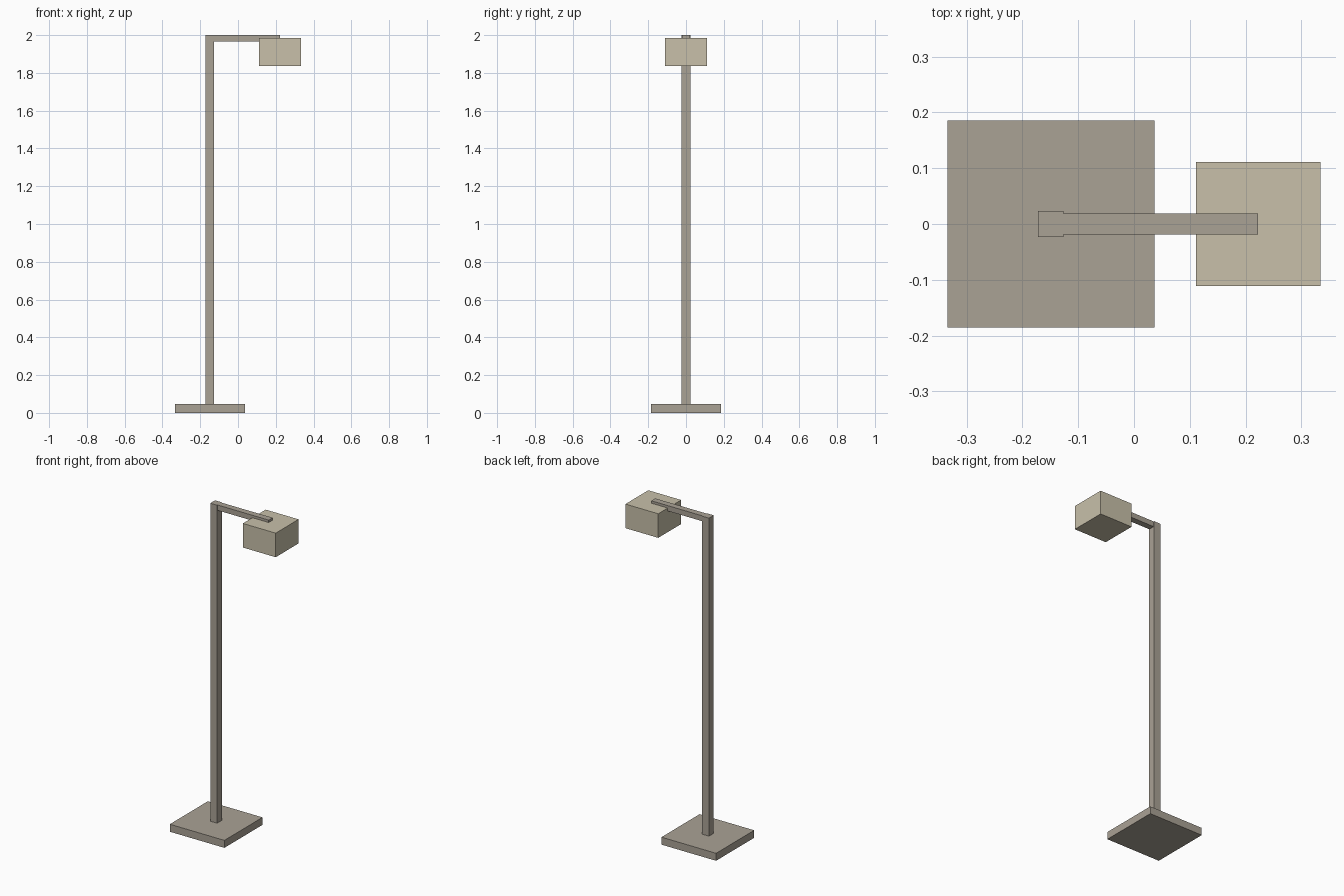
import bpy

default = bpy.data.objects.get("Cube")
if default:
    bpy.data.objects.remove(default, do_unlink=True)


def make_material(name, colour):
    mat = bpy.data.materials.new(name)
    mat.use_nodes = True
    mat.diffuse_color = (*colour, 1)
    bsdf = mat.node_tree.nodes["Principled BSDF"]
    bsdf.inputs["Base Color"].default_value = (*colour, 1)
    return mat


def box(name, x, y, z, mat):
    """Box spanning the given (min, max) ranges on each axis."""
    spans = (x, y, z)
    bpy.ops.mesh.primitive_cube_add(size=1, location=[(a + b) / 2 for a, b in spans])
    obj = bpy.context.object
    obj.name = obj.data.name = name
    obj.scale = [b - a for a, b in spans]
    bpy.ops.object.transform_apply(location=False, rotation=False, scale=True)
    obj.data.materials.append(mat)
    return obj


metal = make_material("warm grey metal", (0.40, 0.36, 0.30))
cream = make_material("cream shade", (0.58, 0.53, 0.40))

# Square foot and upright
box("base", (-0.334, 0.037), (-0.185, 0.185), (0, 0.046), metal)
box("pole", (-0.172, -0.126), (-0.023, 0.023), (0.046, 2.0), metal)

# Horizontal arm, half sunk into the top of the lamp head
box("arm", (-0.149, 0.222), (-0.019, 0.019), (1.967, 2.0), metal)
box("lamp_shade", (0.111, 0.334), (-0.111, 0.111), (1.837, 1.985), cream)
